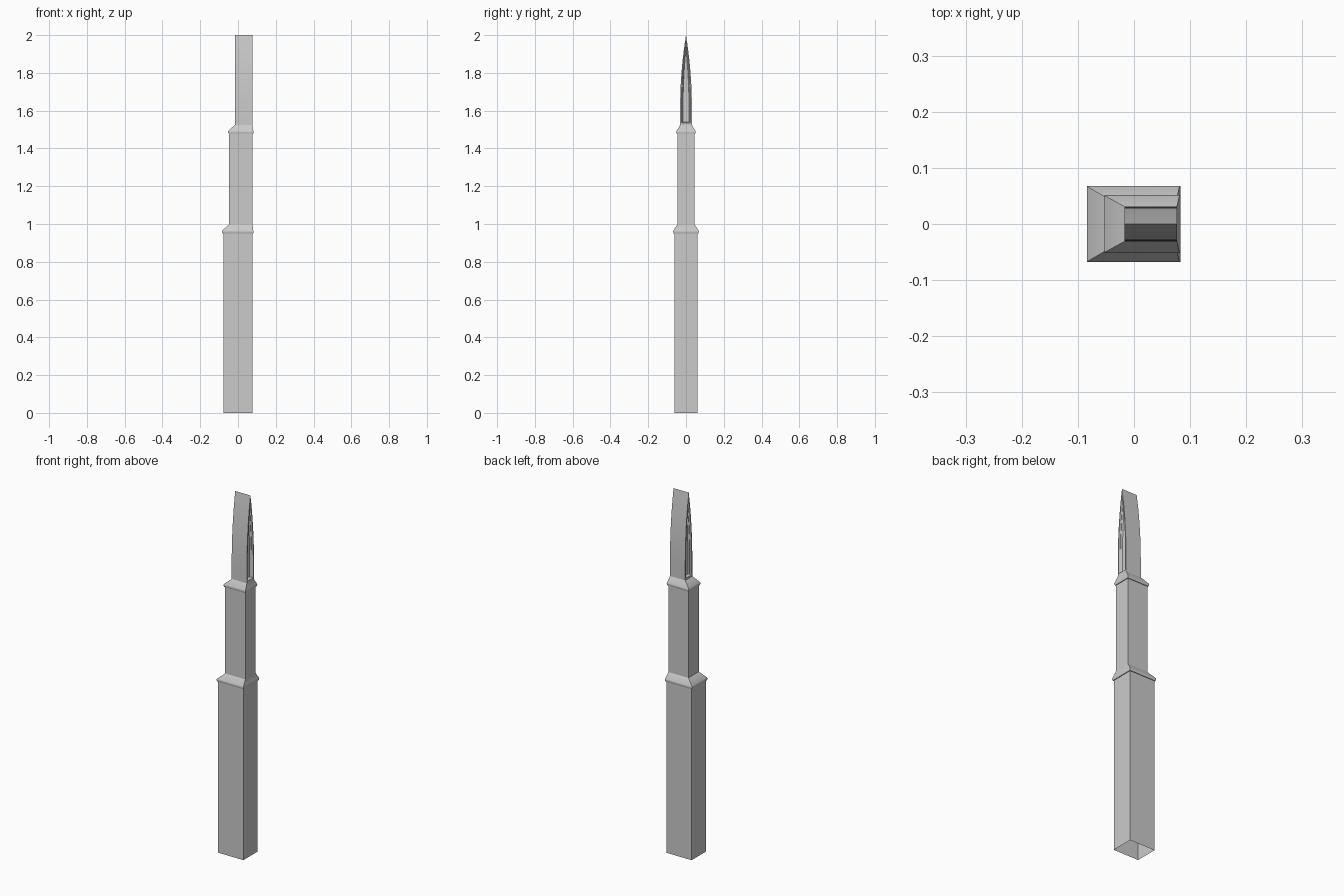
import bpy
import bmesh
import math

cube = bpy.data.objects.get("Cube")
if cube:
    bpy.data.objects.remove(cube, do_unlink=True)

stone = bpy.data.materials.new("grey_stone")
stone.use_nodes = True
colour = (0.6, 0.6, 0.6, 1.0)
stone.diffuse_color = colour
stone.node_tree.nodes["Principled BSDF"].inputs["Base Color"].default_value = colour

# Plan of each stage: left x, right x, half depth
LOWER = (-0.078, 0.0765, 0.062)
MIDDLE = (-0.047, 0.0765, 0.0455)
SPIRE = (-0.017, 0.0765, 0.031)
LEDGE_OUT = 0.006


def finish(bm, name):
    bmesh.ops.recalc_face_normals(bm, faces=bm.faces)
    mesh = bpy.data.meshes.new(name)
    bm.to_mesh(mesh)
    bm.free()
    mesh.materials.append(stone)
    obj = bpy.data.objects.new(name, mesh)
    bpy.context.collection.objects.link(obj)
    bpy.ops.object.select_all(action="DESELECT")
    obj.select_set(True)
    bpy.context.view_layer.objects.active = obj
    bpy.ops.object.shade_smooth_by_angle(angle=math.radians(35))
    return obj


def rect(bm, plan, z, grow=0.0):
    x0, x1, y = plan[0] - grow, plan[1] + grow, plan[2] + grow
    return [bm.verts.new((px, py, z))
            for px, py in ((x0, -y), (x1, -y), (x1, y), (x0, y))]


def bridge(bm, a, b):
    n = len(a)
    for i in range(n):
        j = (i + 1) % n
        bm.faces.new((a[i], a[j], b[j], b[i]))


def stack(bm, loops):
    for a, b in zip(loops, loops[1:]):
        bridge(bm, a, b)


def shaft(name, plan, z0, z1):
    """Hollow rectangular shaft, open at both ends."""
    bm = bmesh.new()
    stack(bm, [rect(bm, plan, z0), rect(bm, plan, z1)])
    finish(bm, name)


def ledge(name, below, above, z):
    """Projecting weathered ledge: rounded nose, then a slope to the next stage."""
    bm = bmesh.new()
    loops = [rect(bm, below, z),
             rect(bm, below, z, LEDGE_OUT * 0.6),
             rect(bm, below, z + 0.005, LEDGE_OUT * 0.9),
             rect(bm, below, z + 0.011, LEDGE_OUT),
             rect(bm, below, z + 0.016, LEDGE_OUT * 0.7),
             rect(bm, above, z + 0.046)]
    stack(bm, loops)
    finish(bm, name)


def arch(bm, x, half, base, apex, steps=9):
    """Pointed arch outline in the plane at x."""
    spring = 1.62
    side = [(half, base)]
    for i in range(steps):
        t = i / steps
        side.append((half * (1 - t * t), spring + (apex - spring) * t))
    outline = side + [(0.0, apex)] + [(-y, z) for y, z in reversed(side)]
    return [bm.verts.new((x, y, z)) for y, z in outline]


def spire(name, plan, base):
    """Lancet gablet with a moulded, recessed panel in each end."""
    bm = bmesh.new()
    outers = []
    for x, inward in ((plan[0], 1), (plan[1], -1)):
        half = plan[2]
        loops = [arch(bm, x, half, base, 2.0),
                 arch(bm, x, half * 0.8, base + 0.012, 1.975),
                 arch(bm, x + inward * 0.008, half * 0.72, base + 0.014, 1.965),
                 arch(bm, x + inward * 0.008, half * 0.62, base + 0.014, 1.95),
                 arch(bm, x + inward * 0.016, half * 0.5, base + 0.016, 1.93)]
        stack(bm, loops)
        bm.faces.new(loops[-1])
        outers.append(loops[0])
    bridge(bm, outers[0], outers[1])
    finish(bm, name)


shaft("lower_shaft", LOWER, 0.0, 0.951)
ledge("lower_ledge", LOWER, MIDDLE, 0.951)
shaft("middle_shaft", MIDDLE, 0.997, 1.478)
ledge("upper_ledge", MIDDLE, SPIRE, 1.478)
spire("pointed_spire", SPIRE, 1.523)
